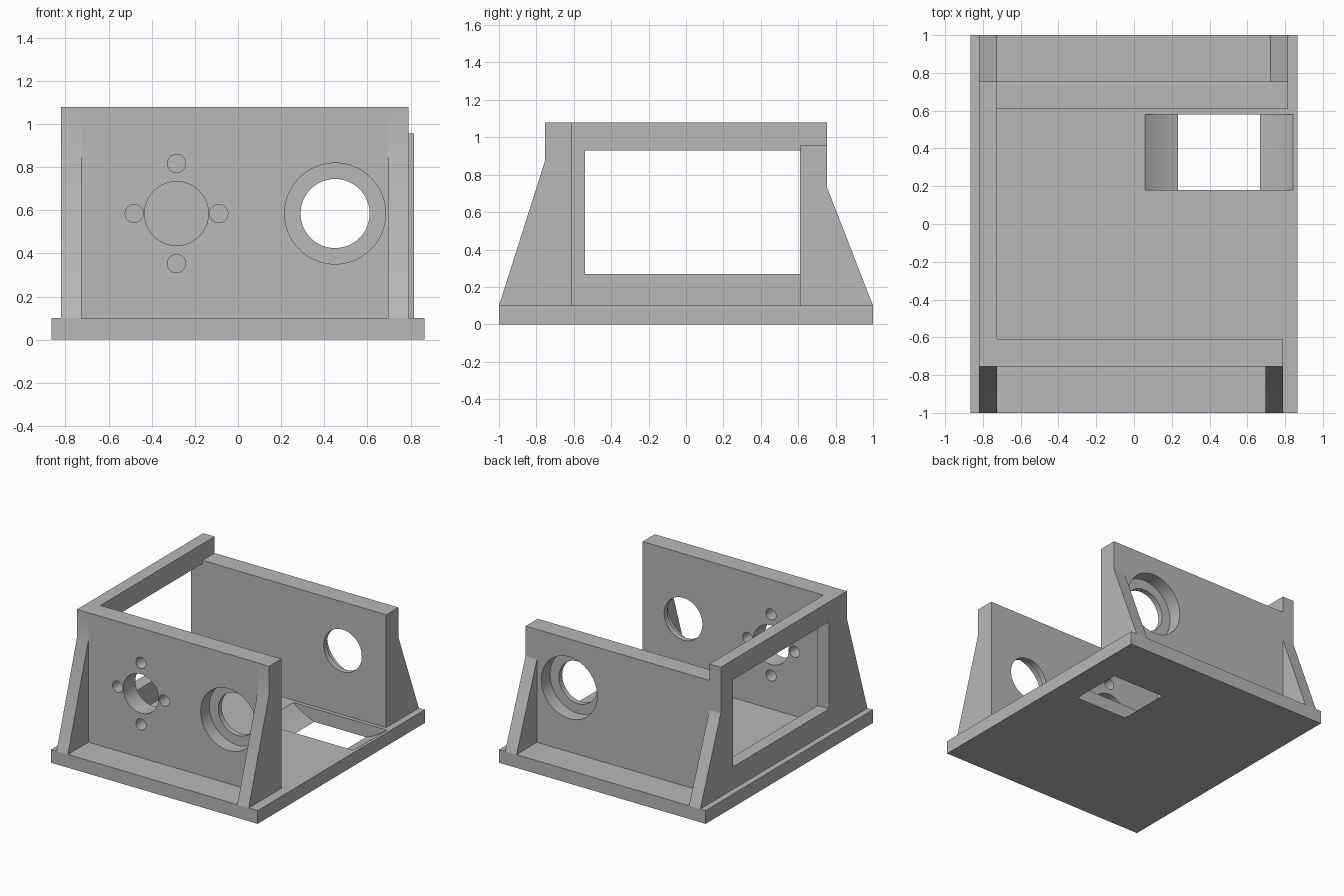
import bpy, bmesh, math
from mathutils import Matrix, Vector

cube = bpy.data.objects.get("Cube")
if cube:
    bpy.data.objects.remove(cube, do_unlink=True)

GREY = (0.48, 0.48, 0.48, 1)
grey = bpy.data.materials.new("plain grey")
grey.use_nodes = True
grey.diffuse_color = GREY
grey.node_tree.nodes["Principled BSDF"].inputs["Base Color"].default_value = GREY


def finish(name, bm):
    bmesh.ops.recalc_face_normals(bm, faces=bm.faces[:])
    mesh = bpy.data.meshes.new(name)
    bm.to_mesh(mesh)
    bm.free()
    mesh.materials.append(grey)
    ob = bpy.data.objects.new(name, mesh)
    bpy.context.collection.objects.link(ob)
    return ob


def prism(name, x0, x1, profile):
    """Extrude a (y, z) profile along x."""
    bm = bmesh.new()
    face = bm.faces.new([bm.verts.new((x0, y, z)) for y, z in profile])
    ext = bmesh.ops.extrude_face_region(bm, geom=[face])["geom"]
    verts = [v for v in ext if isinstance(v, bmesh.types.BMVert)]
    bmesh.ops.translate(bm, verts=verts, vec=(x1 - x0, 0, 0))
    return finish(name, bm)


def box(name, x0, x1, y0, y1, z0, z1):
    return prism(name, x0, x1, [(y0, z0), (y1, z0), (y1, z1), (y0, z1)])


def rod(name, x, z, radius, y0, y1, sides=96):
    """Cylinder running along y."""
    bm = bmesh.new()
    place = Matrix.Translation(Vector((x, (y0 + y1) / 2, z))) @ Matrix.Rotation(math.pi / 2, 4, "X")
    bmesh.ops.create_cone(bm, cap_ends=True, segments=sides, radius1=radius,
                          radius2=radius, depth=y1 - y0, matrix=place)
    return finish(name, bm)


def cut(target, cutters):
    """Subtract each cutter, apply the result and drop the cutters."""
    for c in cutters:
        c.hide_render = True
        mod = target.modifiers.new("cut", "BOOLEAN")
        mod.operation, mod.solver, mod.object = "DIFFERENCE", "EXACT", c
    bpy.context.view_layer.update()
    graph = bpy.context.evaluated_depsgraph_get()
    mesh = bpy.data.meshes.new_from_object(target.evaluated_get(graph))
    target.modifiers.clear()
    target.data = mesh
    for c in cutters:
        bpy.data.objects.remove(c, do_unlink=True)


# Shared dimensions
BASE, TOP, BACK_TOP = 0.10, 1.08, 0.955
INNER, OUTER = 0.61, 0.755
LEFT, LEFT_IN = -0.82, -0.725
FRONT_END, BACK_END, RIB = 0.79, 0.815, 0.095
AXLE_X, MOTOR_X, AXIS_Z = 0.45, -0.285, 0.585

# Base plate with a curved wheel clearance slot
base = box("base_plate", -0.865, 0.865, -1, 1, 0, BASE)
cut(base, [rod("wheel_cutter", AXLE_X, AXIS_Z, 0.624, 0.18, 0.58, 256)])

# Windowed side wall, with buttresses at both ends
side = prism("side_wall", LEFT, LEFT_IN,
             [(-1, BASE), (1, BASE), (OUTER, 0.73), (OUTER, TOP), (-OUTER, TOP), (-OUTER, 0.87)])
cut(side, [box("window_cutter", -1, -0.6, -0.54, INNER, 0.27, 0.93)])

# Front wall: motor hole, four screw holes and a stepped bearing seat
front = box("front_wall", LEFT_IN, FRONT_END - RIB, -OUTER, -INNER, BASE, TOP)
holes = [rod("motor_cutter", MOTOR_X, AXIS_Z, 0.148, -0.9, -0.5),
         rod("axle_cutter", AXLE_X, AXIS_Z, 0.16, -0.9, -0.5),
         rod("seat_cutter", AXLE_X, AXIS_Z, 0.234, -0.9, -0.65)]
for dx, dz in ((-0.196, 0), (0.196, 0), (0, 0.232), (0, -0.232)):
    holes.append(rod("screw_cutter", MOTOR_X + dx, AXIS_Z + dz, 0.042, -0.9, -0.5, 48))
cut(front, holes)

# Back wall: bearing seat opening to the rear
back = box("back_wall", LEFT_IN, BACK_END - RIB, INNER, OUTER, BASE, BACK_TOP)
cut(back, [rod("axle_cutter", AXLE_X, AXIS_Z, 0.16, 0.5, 0.9),
           rod("seat_cutter", AXLE_X, AXIS_Z, 0.234, 0.65, 0.9)])

# Wall ends with sloping buttresses on the open side
front_rib = prism("front_buttress", FRONT_END - RIB, FRONT_END,
                  [(-1, BASE), (-INNER, BASE), (-INNER, TOP), (-OUTER, TOP), (-OUTER, 0.87)])
back_rib = prism("back_buttress", BACK_END - RIB, BACK_END,
                 [(1, BASE), (OUTER, 0.73), (OUTER, BACK_TOP), (INNER, BACK_TOP), (INNER, BASE)])

# Smooth bores, crisp edges
bpy.ops.object.select_all(action="DESELECT")
for ob in (base, side, front, back, front_rib, back_rib):
    ob.select_set(True)
bpy.context.view_layer.objects.active = base
bpy.ops.object.shade_smooth_by_angle(angle=math.radians(20))
